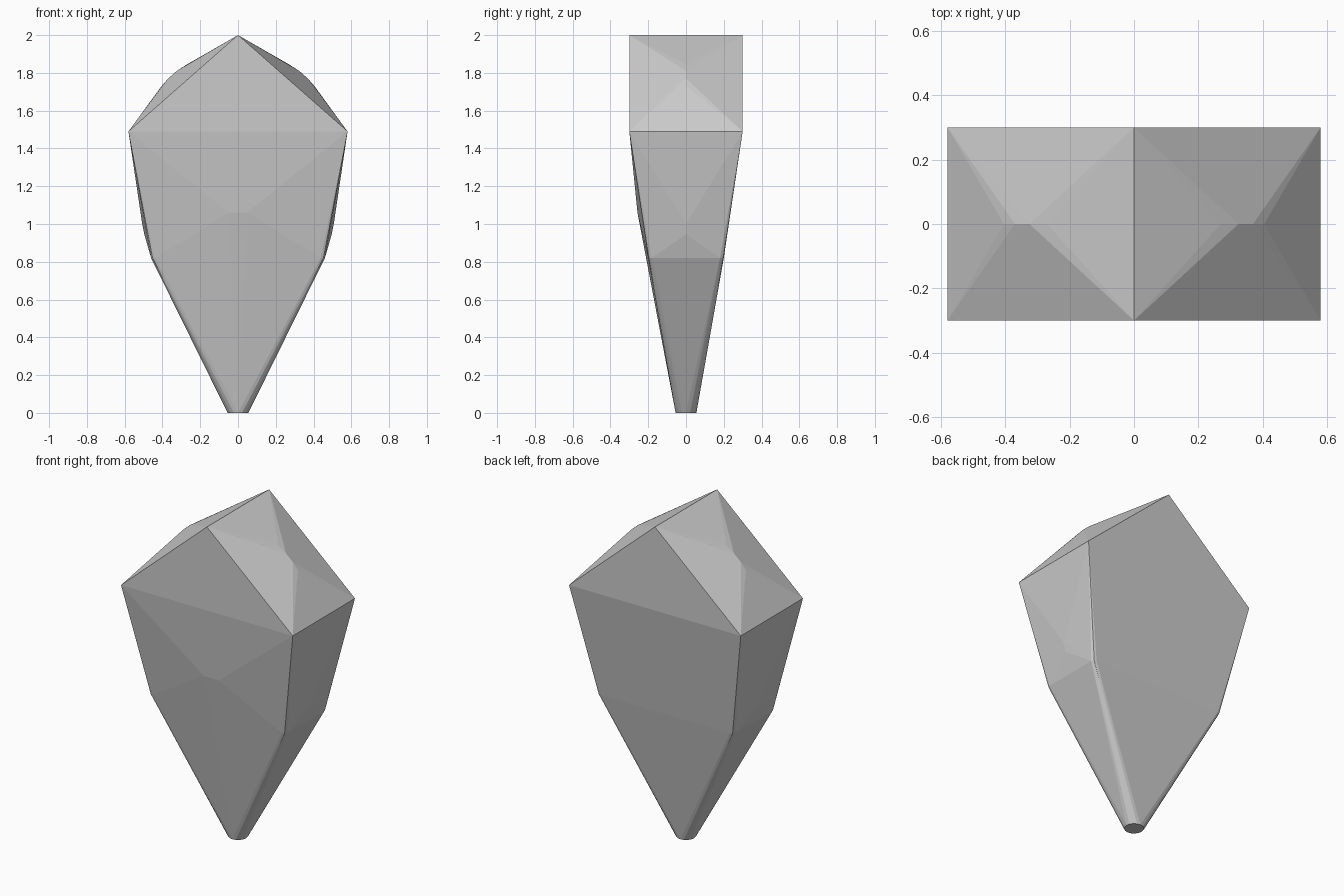
import bpy, bmesh, math

if "Cube" in bpy.data.objects:
    bpy.data.objects.remove(bpy.data.objects["Cube"])

bm = bmesh.new()
points = []

def add_mirrored(x, y, z):
    """Add a point mirrored left/right and front/back."""
    for sx in ((1, -1) if x else (1,)):
        for sy in ((1, -1) if y else (1,)):
            points.append((sx * x, sy * y, z))

# small round foot
for i in range(16):
    a = math.tau * i / 16
    points.append((0.055 * math.cos(a), 0.055 * math.sin(a), 0.0))

# bevelled lower waist corners
for x, y in ((0.438, 0.2), (0.452, 0.196), (0.46, 0.18)):
    add_mirrored(x, y, 0.82)

# shoulder corners and roof ridge
add_mirrored(0.58, 0.3, 1.49)
add_mirrored(0, 0.3, 2.0)

# rounded bulges on the roof slopes
for x, z in ((0.27, 1.845), (0.325, 1.81), (0.37, 1.77), (0.405, 1.73)):
    add_mirrored(x, 0, z)

# shallow bulges on the sides
for x, z in ((0.514, 1.06), (0.507, 1.0), (0.496, 0.945)):
    add_mirrored(x, 0, z)

# shallow bulge on the front face only
for x, z in ((0, 1.1), (0.03, 1.09), (-0.03, 1.09), (0.05, 1.06), (-0.05, 1.06)):
    points.append((x, -0.3 + (1.49 - z) * 0.1, z))

# skin the faceted body around the profile points
for p in points:
    bm.verts.new(p)
hull = bmesh.ops.convex_hull(bm, input=bm.verts[:])
bmesh.ops.delete(bm, geom=[v for v in bm.verts if not v.link_faces], context='VERTS')
bmesh.ops.dissolve_limit(bm, angle_limit=0.005, verts=bm.verts[:], edges=bm.edges[:])
bmesh.ops.recalc_face_normals(bm, faces=bm.faces[:])

mesh = bpy.data.meshes.new("faceted_body")
bm.to_mesh(mesh)
bm.free()
body = bpy.data.objects.new("faceted_body", mesh)
bpy.context.collection.objects.link(body)
